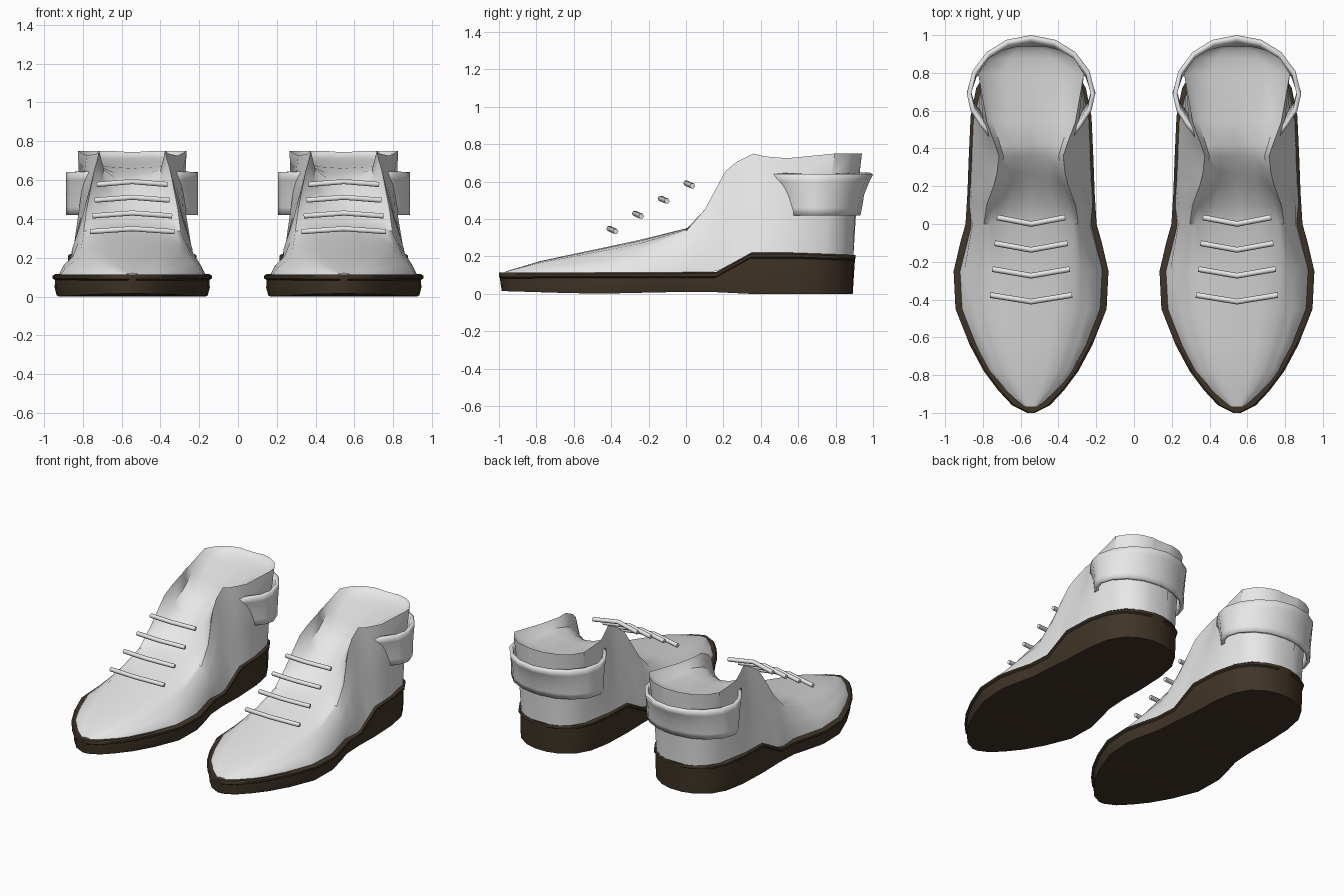
import bpy, bmesh, math

cube = bpy.data.objects.get("Cube")
if cube:
    bpy.data.objects.remove(cube)


def material(name, color):
    m = bpy.data.materials.new(name)
    m.use_nodes = True
    m.diffuse_color = color
    m.node_tree.nodes["Principled BSDF"].inputs["Base Color"].default_value = color
    return m


LEATHER = material("light_grey_leather", (0.8, 0.8, 0.8, 1))
RUBBER = material("dark_brown_rubber", (0.05, 0.034, 0.02, 1))


def interp(table, y):
    """Linear lookup in a sorted list of (y, value)."""
    for (a, va), (b, vb) in zip(table, table[1:]):
        if y <= b:
            t = max(0, (y - a) / (b - a))
            return va + (vb - va) * t
    return table[-1][1]


def loft(name, sections, mat, closed, caps, angle=35):
    """Skin a list of equal-length point rows."""
    bm = bmesh.new()
    rows = [[bm.verts.new(p) for p in s] for s in sections]
    n = len(rows[0])
    for a, b in zip(rows, rows[1:]):
        for i in range(n if closed else n - 1):
            j = (i + 1) % n
            bm.faces.new((a[i], a[j], b[j], b[i]))
    if caps:
        bm.faces.new(rows[0])
        bm.faces.new(rows[-1])
    bmesh.ops.remove_doubles(bm, verts=bm.verts, dist=0.0005)
    bmesh.ops.recalc_face_normals(bm, faces=bm.faces)
    mesh = bpy.data.meshes.new(name)
    bm.to_mesh(mesh)
    bm.free()
    mesh.materials.append(mat)
    ob = bpy.data.objects.new(name, mesh)
    bpy.context.collection.objects.link(ob)
    bpy.ops.object.select_all(action='DESELECT')
    ob.select_set(True)
    bpy.context.view_layer.objects.active = ob
    bpy.ops.object.shade_smooth_by_angle(angle=math.radians(angle))
    return ob


def mirrored(half, cx):
    """Half section, outside to centre, turned into a full section."""
    full = half + [(-x, y, z) for x, y, z in reversed(half[:-1])]
    return [(x + cx, y, z) for x, y, z in full]


# Sole outline half widths and the height of its top edge, along the length
WIDTH = [(-1, 0.02), (-0.96, 0.1), (-0.88, 0.175), (-0.78, 0.25), (-0.64, 0.325),
         (-0.45, 0.4), (-0.25, 0.41), (-0.1, 0.375), (0, 0.347), (0.16, 0.337),
         (0.35, 0.33), (0.57, 0.32), (0.72, 0.29), (0.82, 0.23), (0.88, 0.14), (0.905, 0.05)]
TOP = [(-1, 0.113), (0.16, 0.116), (0.35, 0.22), (0.57, 0.22), (0.905, 0.208)]
BOTTOM = [(-1, 0.015), (-0.5, 0), (-0.15, 0.008), (0.1, 0.012), (0.35, 0), (0.9, 0)]

# Upper: position, collar edge half width and height, centre height
UPPER = [(-0.965, 0.03, 0.115, 0.12), (-0.88, 0.1, 0.135, 0.145), (-0.78, 0.16, 0.155, 0.175),
         (-0.64, 0.21, 0.175, 0.205), (-0.45, 0.26, 0.205, 0.245), (-0.25, 0.265, 0.24, 0.288),
         (0.0, 0.25, 0.335, 0.35), (0.1, 0.235, 0.45, 0.385), (0.21, 0.195, 0.655, 0.46),
         (0.27, 0.18, 0.705, 0.51), (0.36, 0.17, 0.75, 0.59), (0.42, 0.19, 0.735, 0.625),
         (0.54, 0.235, 0.725, 0.66), (0.75, 0.28, 0.75, 0.69), (0.83, 0.23, 0.75, 0.71),
         (0.875, 0.16, 0.75, 0.725), (0.895, 0.08, 0.75, 0.745)]

# Ankle strap path, heel to front end
STRAP = [(0, 1), (0.13, 0.975), (0.235, 0.91), (0.31, 0.81), (0.34, 0.69),
         (0.32, 0.6), (0.27, 0.52), (0.19, 0.42)]


def sole(cx, side):
    rows = []
    for y, w in WIDTH:
        zt, zb = interp(TOP, y), interp(BOTTOM, y)
        yb = y * 0.985
        half = [(0, y, zt), (w - 0.012, y, zt), (w, y, zt - 0.008), (w, y, zt - 0.022),
                (w * 0.97, yb, zt - 0.03), (w * 0.975, yb, zt * 0.4),
                (w * 0.95, yb, zb), (0, yb, zb)]
        left = [(-x, v, z) for x, v, z in reversed(half[1:-1])]
        rows.append([(x + cx, v, z) for x, v, z in half + left])
    loft(side + "_sole", rows, RUBBER, True, True)


def upper(cx, side):
    rows = []
    for y, ex, ez, cz in UPPER:
        w = max(interp(WIDTH, y) - (0.03 if y < 0.1 else 0.014), 0.02)
        zb = interp(TOP, y) - 0.008
        bulge = 0.02 if -0.8 < y < 0.15 else 0
        lean = 0.045 if y > 0.7 else 0

        def wall(t, out):
            return (w + (ex - w) * t + out, y + lean * t * t, zb + (ez - zb) * t)

        def inside(f, k):
            return (ex * f, y + lean, cz + (ez - cz) * k)

        half = [wall(0, 0), wall(0.4, bulge), wall(0.75, bulge * 0.6), wall(1, 0),
                inside(0.86, 0.4), inside(0.5, 0.12), inside(0, 0)]
        rows.append(mirrored(half, cx))
    loft(side + "_upper", rows, LEATHER, False, True, 40)


def strap(cx, side):
    path = [(-x, y) for x, y in reversed(STRAP[1:])] + STRAP
    levels = [(0.42, 0.76), (0.46, 0.79), (0.53, 0.83), (0.6, 0.93), (0.64, 1)]
    rows = [[(cx + x, 0.72 + (y - 0.72) * s, z) for x, y in path] for z, s in levels]
    ob = loft(side + "_ankle_strap", rows, LEATHER, False, False, 40)
    mod = ob.modifiers.new("thickness", 'SOLIDIFY')
    mod.thickness = 0.024
    # grow towards the inside of the band
    heel = min(ob.data.polygons, key=lambda p: abs(p.center.x - cx) - p.center.y)
    mod.offset = -1 if heel.normal.y > 0 else 1


def laces(cx, side):
    for i in range(4):
        y, z, r = 0.0 - 0.137 * i, 0.592 - 0.081 * i, 0.18 + 0.012 * i
        cu = bpy.data.curves.new(side + "_lace", 'CURVE')
        cu.dimensions = '3D'
        cu.bevel_depth = 0.015
        cu.bevel_resolution = 1
        cu.use_fill_caps = True
        sp = cu.splines.new('POLY')
        sp.points.add(2)
        ends = [(-r, y + 0.035, z - 0.015), (0, y, z), (r, y + 0.035, z - 0.015)]
        for p, (px, py, pz) in zip(sp.points, ends):
            p.co = (px + cx, py, pz, 1)
        cu.materials.append(LEATHER)
        ob = bpy.data.objects.new(side + "_lace", cu)
        bpy.context.collection.objects.link(ob)


for cx, side in ((0.545, "left"), (-0.545, "right")):
    sole(cx, side)
    upper(cx, side)
    strap(cx, side)
    laces(cx, side)
